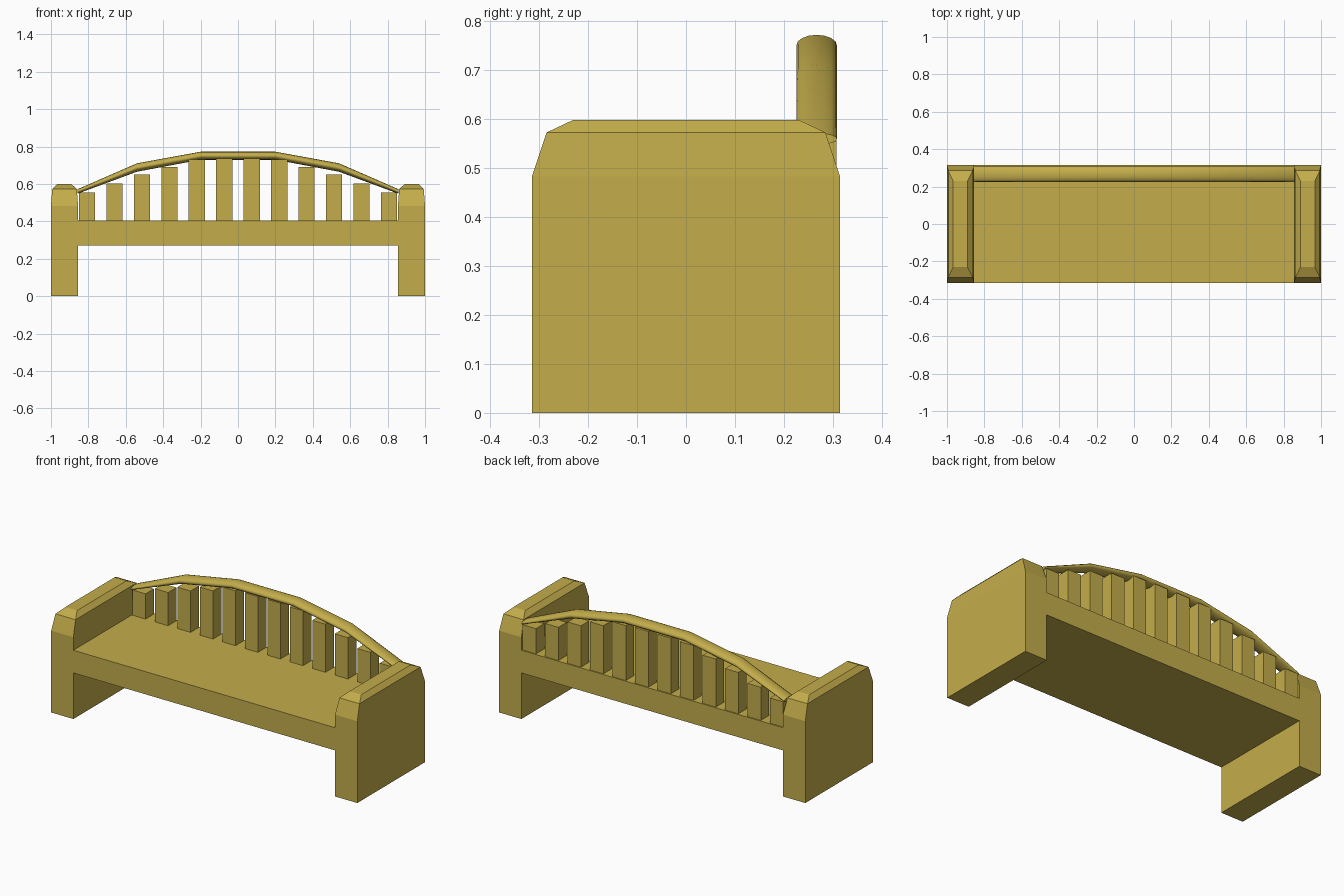
import bpy, bmesh
from math import cos, sin, pi, radians

if "Cube" in bpy.data.objects:
    bpy.data.objects.remove(bpy.data.objects["Cube"])

mat = bpy.data.materials.new("ochre")
mat.diffuse_color = (0.55, 0.42, 0.07, 1)
mat.use_nodes = True
mat.node_tree.nodes["Principled BSDF"].inputs["Base Color"].default_value = mat.diffuse_color


def loft(name, rings):
    """Closed solid skinned through rings of equal point count."""
    bm = bmesh.new()
    loops = [[bm.verts.new(p) for p in ring] for ring in rings]
    n = len(loops[0])
    for a, b in zip(loops, loops[1:]):
        for i in range(n):
            j = (i + 1) % n
            bm.faces.new((a[i], a[j], b[j], b[i]))
    bm.faces.new(loops[0][::-1])
    bm.faces.new(loops[-1])
    bmesh.ops.recalc_face_normals(bm, faces=bm.faces)
    mesh = bpy.data.meshes.new(name)
    bm.to_mesh(mesh)
    bm.free()
    mesh.materials.append(mat)
    obj = bpy.data.objects.new(name, mesh)
    bpy.context.collection.objects.link(obj)
    return obj


def rect(x0, x1, y0, y1, z):
    return [(x0, y0, z), (x1, y0, z), (x1, y1, z), (x0, y1, z)]


# Side panels with stepped chamfers at the top
LEVELS = [(0.855, 1.0, 0.315, 0.0), (0.855, 1.0, 0.315, 0.483),
          (0.862, 0.993, 0.285, 0.573), (0.89, 0.967, 0.23, 0.599)]
for side, s in (("left", -1), ("right", 1)):
    loft(f"{side}_side_panel", [rect(s * a, s * b, -y, y, z) for a, b, y, z in LEVELS])

# Seat slab
loft("seat", [rect(-0.855, 0.855, -0.315, 0.315, z) for z in (0.272, 0.406)])

# Back slats, heights following the arched rail
TOPS = [0.555, 0.602, 0.65, 0.69, 0.73, 0.735]
for i in range(12):
    x = -0.808 + i * 1.616 / 11
    top = TOPS[min(i, 11 - i)]
    loft(f"back_slat_{i + 1}",
         [rect(x - 0.043, x + 0.043, 0.23, 0.308, z) for z in (0.40, top)])

# Arched top rail: oval section, thinner at the ends
HALF = [(0.858, 0.560, 0.012), (0.54, 0.688, 0.0225), (0.2, 0.751, 0.0215)]
PATH = [(-x, z, h) for x, z, h in HALF] + HALF[::-1]
SIDES = 16
rail = loft("top_rail", [
    [(x, 0.267 + 0.0415 * cos(2 * pi * k / SIDES), z + h * sin(2 * pi * k / SIDES))
     for k in range(SIDES)] for x, z, h in PATH])
bpy.context.view_layer.objects.active = rail
rail.select_set(True)
bpy.ops.object.shade_smooth_by_angle(angle=radians(60))
